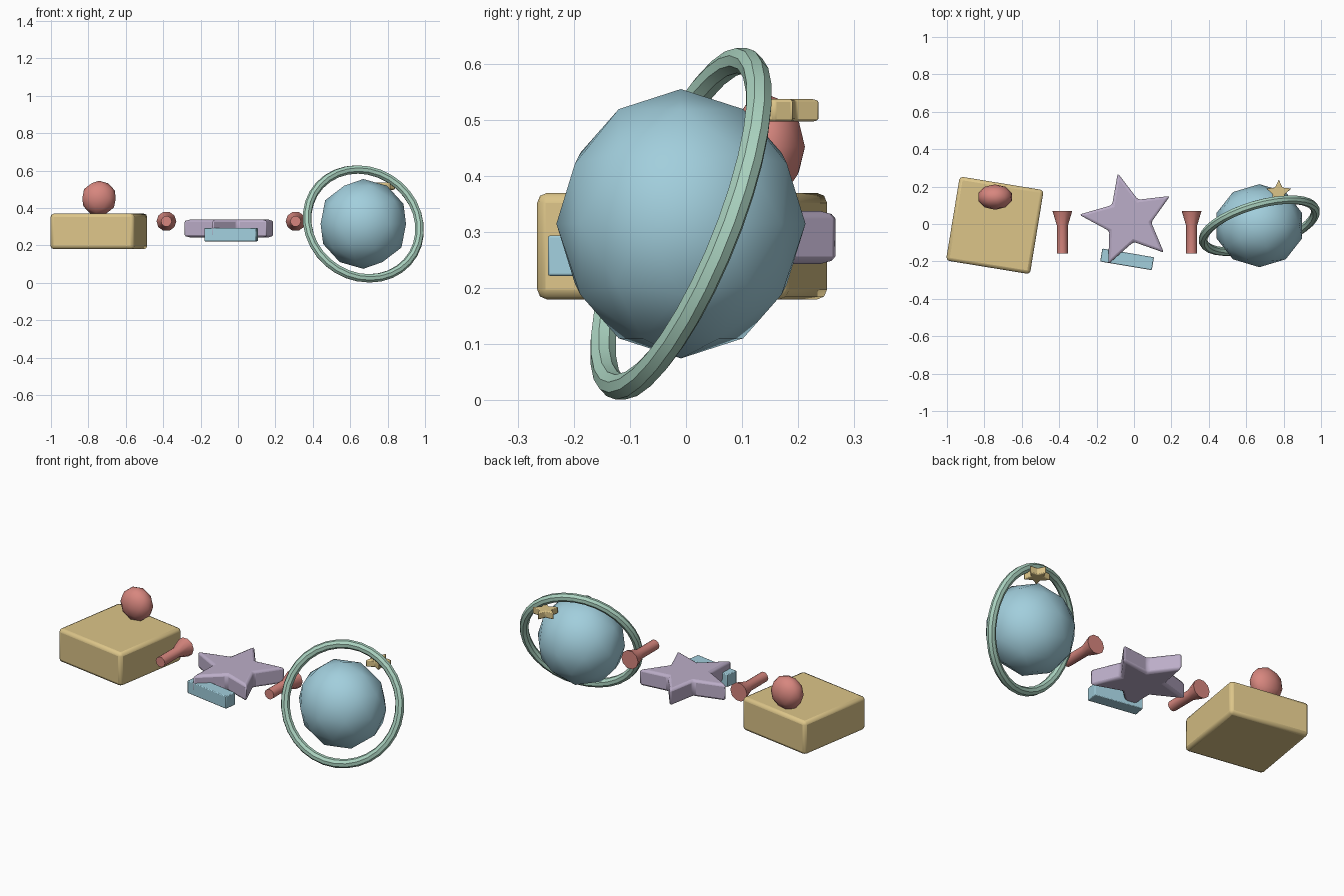
import bpy, bmesh, math
from mathutils import Vector

if "Cube" in bpy.data.objects:
    bpy.data.objects.remove(bpy.data.objects["Cube"])


def material(name, rgb):
    m = bpy.data.materials.new(name)
    m.diffuse_color = (*rgb, 1)
    m.use_nodes = True
    m.node_tree.nodes["Principled BSDF"].inputs["Base Color"].default_value = m.diffuse_color
    return m


GOLD = material("gold", (0.72, 0.56, 0.25))
RED = material("red", (0.68, 0.24, 0.21))
PURPLE = material("purple", (0.5, 0.42, 0.58))
BLUE = material("blue", (0.36, 0.62, 0.72))
GREEN = material("green", (0.4, 0.64, 0.52))


def finish(ob, name, mat, bevel=0, segments=2):
    ob.name = name
    ob.data.materials.append(mat)
    if bevel:
        b = ob.modifiers.new("bevel", 'BEVEL')
        b.width, b.segments = bevel, segments
        b.limit_method, b.angle_limit = 'ANGLE', math.radians(30)
    bpy.ops.object.select_all(action='DESELECT')
    ob.select_set(True)
    bpy.context.view_layer.objects.active = ob
    bpy.ops.object.shade_smooth_by_angle(angle=math.radians(40))
    return ob


def box(name, loc, size, turn, mat, bevel):
    bpy.ops.mesh.primitive_cube_add(size=1, location=loc, rotation=(0, 0, math.radians(turn)))
    ob = bpy.context.object
    ob.scale = size
    bpy.ops.object.transform_apply(location=False, rotation=False, scale=True)
    return finish(ob, name, mat, bevel)


def ball(name, loc, radii, mat):
    bpy.ops.mesh.primitive_ico_sphere_add(subdivisions=2, radius=1, location=loc)
    ob = bpy.context.object
    ob.scale = radii
    bpy.ops.object.transform_apply(location=False, rotation=False, scale=True)
    return finish(ob, name, mat)


def star(name, outline, z0, z1, mat, bevel):
    bm = bmesh.new()
    face = bm.faces.new([bm.verts.new((x, y, z0)) for x, y in outline])
    ext = bmesh.ops.extrude_face_region(bm, geom=[face])
    bmesh.ops.translate(bm, vec=(0, 0, z1 - z0),
                        verts=[v for v in ext["geom"] if isinstance(v, bmesh.types.BMVert)])
    bmesh.ops.recalc_face_normals(bm, faces=bm.faces)
    me = bpy.data.meshes.new(name)
    bm.to_mesh(me)
    bm.free()
    ob = bpy.data.objects.new(name, me)
    bpy.context.collection.objects.link(ob)
    return finish(ob, name, mat, bevel)


def spun(name, loc, profile, sides, mat):
    # closed solid of revolution along y; profile is (radius, y)
    bm = bmesh.new()
    rings = []
    for r, y in profile:
        rings.append([bm.verts.new((r * math.cos(2 * math.pi * i / sides), y,
                                    r * math.sin(2 * math.pi * i / sides))) for i in range(sides)])
    for a, b in zip(rings, rings[1:]):
        for i in range(sides):
            j = (i + 1) % sides
            bm.faces.new((a[i], a[j], b[j], b[i]))
    bm.faces.new(rings[0])
    bm.faces.new(rings[-1])
    bmesh.ops.recalc_face_normals(bm, faces=bm.faces)
    me = bpy.data.meshes.new(name)
    bm.to_mesh(me)
    bm.free()
    ob = bpy.data.objects.new(name, me)
    ob.location = loc
    bpy.context.collection.objects.link(ob)
    return finish(ob, name, mat)


# block with a flattened ball resting on it
box("block", (-0.744, -0.007, 0.275), (0.455, 0.455, 0.19), -9.3, GOLD, 0.018)
ball("small_ball", (-0.743, 0.144, 0.452), (0.094, 0.068, 0.094), RED)

# two flared pegs
for x, side in ((-0.383, "left"), (0.308, "right")):
    spun(side + "_peg", (x, 0, 0.329),
         [(0.029, -0.157), (0.029, -0.01), (0.053, 0.07)], 10, RED)

# large central star, slightly uneven, and the bar under it
tips = [(-0.087, 0.272), (0.193, 0.15), (0.16, -0.153), (-0.138, -0.215), (-0.294, 0.05)]
center = Vector((-0.02, 0.022))
outline = []
for i, t in enumerate(tips):
    a, b = Vector(t), Vector(tips[(i + 1) % 5])
    outline += [a, center + ((a + b) / 2 - center) * 0.57]
star("large_star", outline, 0.243, 0.338, PURPLE, 0.014)
box("bar", (-0.037, -0.189, 0.258), (0.28, 0.07, 0.072), -9.5, BLUE, 0.004)

# planet, tilted ring and little star
hub = Vector((0.67, -0.009, 0.315))
ball("planet", hub, (0.24, 0.222, 0.24), BLUE)
normal = Vector((-0.263, 0.895, -0.36))
bpy.ops.mesh.primitive_torus_add(location=hub, major_radius=0.312, minor_radius=0.024,
                                 major_segments=32, minor_segments=8,
                                 rotation=normal.to_track_quat('Z', 'Y').to_euler())
finish(bpy.context.object, "ring", GREEN)
pts = []
for i in range(10):
    r = 0.07 if i % 2 == 0 else 0.033
    a = math.pi / 2 + i * math.pi / 5
    pts.append((0.774 + r * math.cos(a), 0.168 + r * math.sin(a)))
star("little_star", pts, 0.497, 0.537, GOLD, 0.005)
